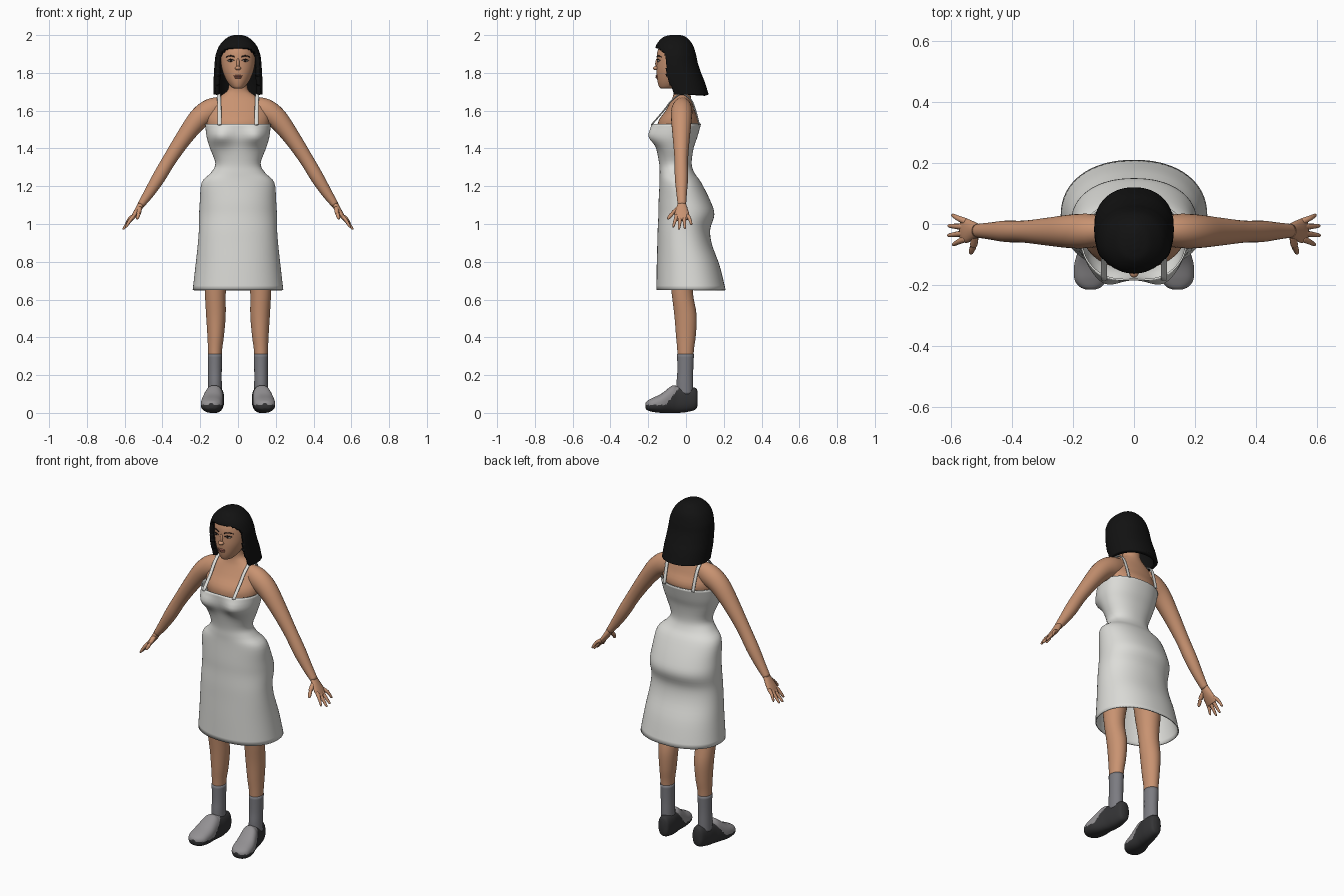
import bpy, bmesh, math
from mathutils import Vector, Matrix

cube = bpy.data.objects.get("Cube")
if cube:
    bpy.data.objects.remove(cube)


def material(name, r, g, b):
    m = bpy.data.materials.new(name)
    m.use_nodes = True
    m.diffuse_color = (r, g, b, 1)
    bsdf = m.node_tree.nodes["Principled BSDF"]
    bsdf.inputs["Base Color"].default_value = (r, g, b, 1)
    bsdf.inputs["Roughness"].default_value = 0.8
    return m


SKIN = material("skin", .58, .29, .165)
CLOTH = material("off_white_cloth", .72, .72, .69)
HAIR = material("black_hair", .006, .006, .006)
SOCK = material("grey_sock", .2, .2, .22)
SHOE = material("light_grey_shoe", .29, .28, .29)
SOLE = material("charcoal_sole", .035, .035, .037)
LIP = material("lip", .36, .13, .09)
EYE = material("eye_white", .6, .55, .5)
DARK = material("dark_brown", .02, .012, .01)


def finish(name, bm, mats, rule=None, cut=None, open_ends=False):
    """Turn a bmesh into a smooth object, with optional colour and cut rules."""
    bmesh.ops.recalc_face_normals(bm, faces=bm.faces)
    gone = [f for f in bm.faces if (open_ends and len(f.verts) > 4)
            or (cut and cut(f.calc_center_median()))]
    bmesh.ops.delete(bm, geom=gone, context="FACES")
    for f in bm.faces:
        f.smooth = True
        if rule:
            f.material_index = rule(f.calc_center_median())
    mesh = bpy.data.meshes.new(name)
    bm.to_mesh(mesh)
    bm.free()
    for m in mats:
        mesh.materials.append(m)
    ob = bpy.data.objects.new(name, mesh)
    bpy.context.collection.objects.link(ob)
    return ob


def smooth_rows(rows, steps):
    """Catmull-Rom interpolation between rows of numbers."""
    out = []
    for i in range(len(rows) - 1):
        p, a, b, q = (rows[max(i - 1, 0)], rows[i], rows[i + 1],
                      rows[min(i + 2, len(rows) - 1)])
        for k in range(steps):
            t = k / steps
            out.append([y + t * (z - x) / 2 + t * t * (x - 2.5 * y + 2 * z - w / 2)
                        + t ** 3 * (1.5 * (y - z) + (w - x) / 2)
                        for x, y, z, w in zip(p, a, b, q)])
    return out + [list(rows[-1])]


def bridge(rings):
    """Join closed rings of points into a capped skin."""
    bm = bmesh.new()
    loops = [[bm.verts.new(p) for p in ring] for ring in rings]
    n = len(loops[0])
    for a, b in zip(loops, loops[1:]):
        for i in range(n):
            j = (i + 1) % n
            bm.faces.new((a[i], a[j], b[j], b[i]))
    bm.faces.new(loops[0])
    bm.faces.new(loops[-1])
    return bm


def around(seg, power):
    """Unit superellipse points."""
    for i in range(seg):
        a = math.tau * i / seg
        c, s = math.cos(a), math.sin(a)
        yield (math.copysign(abs(c) ** (2 / power), c),
               math.copysign(abs(s) ** (2 / power), s))


def stack(name, rows, mats, seg=32, steps=4, power=2, lying=False, side=1,
          shape=None, **kw):
    """Loft rows of (position, centre x, half width, low, high)."""
    rings = []
    for pos, cx, rx, lo, hi in smooth_rows(rows, steps):
        ring = []
        for c, s in around(seg, power):
            w = (lo + hi) / 2 + s * (hi - lo) / 2
            x = side * (cx + rx * c)
            p = Vector((x, pos, w)) if lying else Vector((x, w, pos))
            ring.append(shape(p) if shape else p)
        rings.append(ring)
    return finish(name, bridge(rings), mats, **kw)


def tube(name, points, mat, side=1, seg=16, steps=4):
    """Loft an elliptical tube along (x, y, z, width, thickness) points."""
    rows = smooth_rows(points, steps)
    centres = [Vector((side * r[0], r[1], r[2])) for r in rows]
    rings = []
    for i, (c, r) in enumerate(zip(centres, rows)):
        t = (centres[min(i + 1, len(rows) - 1)] - centres[max(i - 1, 0)]).normalized()
        ref = Vector((1, 0, 0)) if abs(t.x) < .2 else Vector((0, 1, 0))
        u = (ref - t * ref.dot(t)).normalized()
        v = t.cross(u)
        rings.append([c + u * (a * r[3]) + v * (b * r[4]) for a, b in around(seg, 2)])
    return finish(name, bridge(rings), [mat])


def blob(name, place, size, mat):
    bm = bmesh.new()
    bmesh.ops.create_uvsphere(bm, u_segments=20, v_segments=12, radius=1,
                              matrix=Matrix.LocRotScale(Vector(place), None, Vector(size)))
    return finish(name, bm, [mat])


def thicken(ob, amount):
    mod = ob.modifiers.new("thickness", "SOLIDIFY")
    mod.thickness = amount
    mod.offset = -1


# Torso and neck
stack("torso", [(.9, 0, .09, -.06, .05), (1.1, 0, .16, -.11, .1), (1.3, 0, .1, -.12, .01),
                (1.42, 0, .13, -.13, .02), (1.53, 0, .165, -.15, .068),
                (1.6, 0, .16, -.108, .045), (1.65, 0, .135, -.08, .03),
                (1.68, 0, .09, -.068, .025), (1.71, 0, .054, -.064, .022),
                (1.76, 0, .048, -.07, .02), (1.82, 0, .048, -.07, .02)], [SKIN])


# Dress, with the bust pushed forward
def bust(p):
    d = ((abs(p.x) - .1) / .06) ** 2 + ((p.z - 1.465) / .05) ** 2
    if p.y < -.05:
        p.y -= .035 * math.exp(-d)
    return p


dress = stack("dress", [(1.53, 0, .174, -.185, .08), (1.46, 0, .166, -.178, .06),
                        (1.4, 0, .148, -.158, .04), (1.32, 0, .12, -.142, .03),
                        (1.27, 0, .145, -.14, .045), (1.22, 0, .192, -.14, .08),
                        (1.12, 0, .202, -.145, .13), (1.05, 0, .206, -.146, .15),
                        (.97, 0, .207, -.15, .128), (.89, 0, .213, -.152, .138),
                        (.78, 0, .225, -.155, .178), (.65, 0, .24, -.157, .21)],
              [CLOTH], seg=64, power=2.2, shape=bust, open_ends=True)
thicken(dress, .006)

# Head and face
stack("head", [(1.717, 0, .018, -.13, -.08), (1.726, 0, .036, -.142, -.04),
               (1.76, 0, .061, -.152, 0), (1.81, 0, .082, -.156, .02),
               (1.86, 0, .091, -.155, .035), (1.91, 0, .09, -.152, .035),
               (1.95, 0, .078, -.135, .02), (1.98, 0, .045, -.1, -.02)], [SKIN])
blob("nose_bridge", (0, -.15, 1.848), (.009, .013, .03), SKIN)
blob("nose_tip", (0, -.157, 1.825), (.016, .018, .011), SKIN)
blob("upper_lip", (0, -.154, 1.784), (.024, .008, .005), LIP)
blob("lower_lip", (0, -.152, 1.775), (.02, .009, .006), LIP)
for side, label in ((1, "left"), (-1, "right")):
    blob(label + "_eye", (side * .038, -.145, 1.864), (.015, .007, .006), EYE)
    blob(label + "_iris", (side * .038, -.149, 1.864), (.007, .005, .006), DARK)
    tube(label + "_lash", [(.02, -.152, 1.866, .002, .002), (.038, -.151, 1.872, .003, .003),
                           (.056, -.137, 1.866, .002, .002)], DARK, side, seg=8)
    tube(label + "_brow", [(.018, -.154, 1.885, .003, .003), (.04, -.147, 1.891, .003, .003),
                           (.062, -.131, 1.884, .002, .002)], DARK, side, seg=8)


# Hair: a bob with an opening for the face below the fringe
def face_opening(p):
    edge = -.105 + max(0, 1.79 - p.z) * .4
    return p.z < 1.933 - .03 * (p.x / .1) ** 4 and p.y < edge


hair = stack("hair", [(2, 0, .02, -.085, -.03), (1.988, 0, .055, -.122, .002),
                      (1.95, 0, .095, -.156, .035), (1.9, 0, .117, -.166, .052),
                      (1.85, 0, .124, -.166, .063), (1.8, 0, .127, -.16, .08),
                      (1.75, 0, .13, -.15, .1), (1.685, 0, .13, -.13, .12)],
             [HAIR], seg=96, steps=8, power=2.15, cut=face_opening)
# Remove the flat underside so that the neck passes into an open shell
bm = bmesh.new()
bm.from_mesh(hair.data)
bmesh.ops.delete(bm, geom=[f for f in bm.faces if len(f.verts) > 4
                           and f.calc_center_median().z < 1.7], context="FACES")
bm.to_mesh(hair.data)
bm.free()
thicken(hair, .022)


# Shoe colours: dark sole and heel, light upper
def shoe_colour(p):
    return 1 if p.z < .042 or p.y > -.03 - (.14 - p.z) * .8 else 0


for side, label in ((1, "left"), (-1, "right")):
    # Straps
    tube(label + "_strap", [(.098, -.183, 1.525, .01, .004), (.098, -.118, 1.6, .01, .004),
                            (.1, -.075, 1.655, .01, .004), (.102, -.025, 1.688, .01, .004),
                            (.1, .025, 1.66, .01, .004), (.096, .05, 1.6, .01, .004),
                            (.094, .07, 1.525, .01, .004)], CLOTH, side)

    # Arm and hand
    tube(label + "_arm", [(.07, -.02, 1.625, .04, .05), (.14, -.022, 1.603, .055, .062),
                          (.205, -.024, 1.56, .055, .056), (.28, -.025, 1.465, .046, .045),
                          (.36, -.025, 1.345, .036, .037), (.42, -.024, 1.245, .035, .035),
                          (.47, -.023, 1.165, .028, .028), (.515, -.022, 1.1, .022, .019)],
         SKIN, side, seg=24)
    tube(label + "_palm", [(.51, -.022, 1.108, .022, .018), (.53, -.022, 1.075, .033, .016),
                           (.55, -.022, 1.045, .04, .013), (.565, -.02, 1.022, .034, .009)],
         SKIN, side)
    tips = ((-.048, -.067, .59, .988), (-.03, -.037, .605, .976),
            (-.01, -.006, .604, .98), (.008, .028, .592, 1.0))
    for finger, (base, tip, x, z) in zip(("index", "middle", "ring", "little"), tips):
        tube(f"{label}_{finger}_finger", [(.55, base, 1.045, .011, .01),
                                          ((x + .555) / 2, (base + tip) / 2, z + .03, .009, .009),
                                          (x, tip, z, .006, .006),
                                          (x + .003, tip, z - .005, .002, .002)], SKIN, side, seg=10)
    tube(label + "_thumb", [(.52, -.04, 1.085, .012, .012), (.525, -.07, 1.058, .012, .011),
                            (.533, -.092, 1.032, .008, .008), (.535, -.096, 1.025, .003, .003)],
         SKIN, side, seg=10)

    # Leg, sock and shoe
    stack(label + "_leg", [(1.02, .09, .085, -.1, .09), (.8, .112, .07, -.095, .055),
                           (.65, .12, .056, -.078, .036), (.52, .117, .052, -.062, .056),
                           (.41, .118, .044, -.053, .052), (.31, .122, .036, -.045, .04),
                           (.12, .122, .03, -.04, .035)], [SKIN], side=side)
    stack(label + "_sock", [(.312, .122, .038, -.047, .042), (.22, .122, .036, -.046, .038),
                            (.16, .122, .036, -.05, .038), (.1, .122, .036, -.05, .038)],
          [SOCK], side=side)
    stack(label + "_shoe", [(.062, .112, .014, .045, .11), (.05, .112, .033, .018, .132),
                            (0, .116, .043, .004, .14), (-.045, .122, .046, 0, .142),
                            (-.075, .128, .05, 0, .143), (-.13, .137, .058, 0, .102),
                            (-.18, .141, .054, .006, .078), (-.205, .142, .036, .014, .064),
                            (-.215, .142, .014, .025, .052)], [SHOE, SOLE], seg=64, steps=8,
          power=2.4, lying=True, side=side, rule=shoe_colour)
